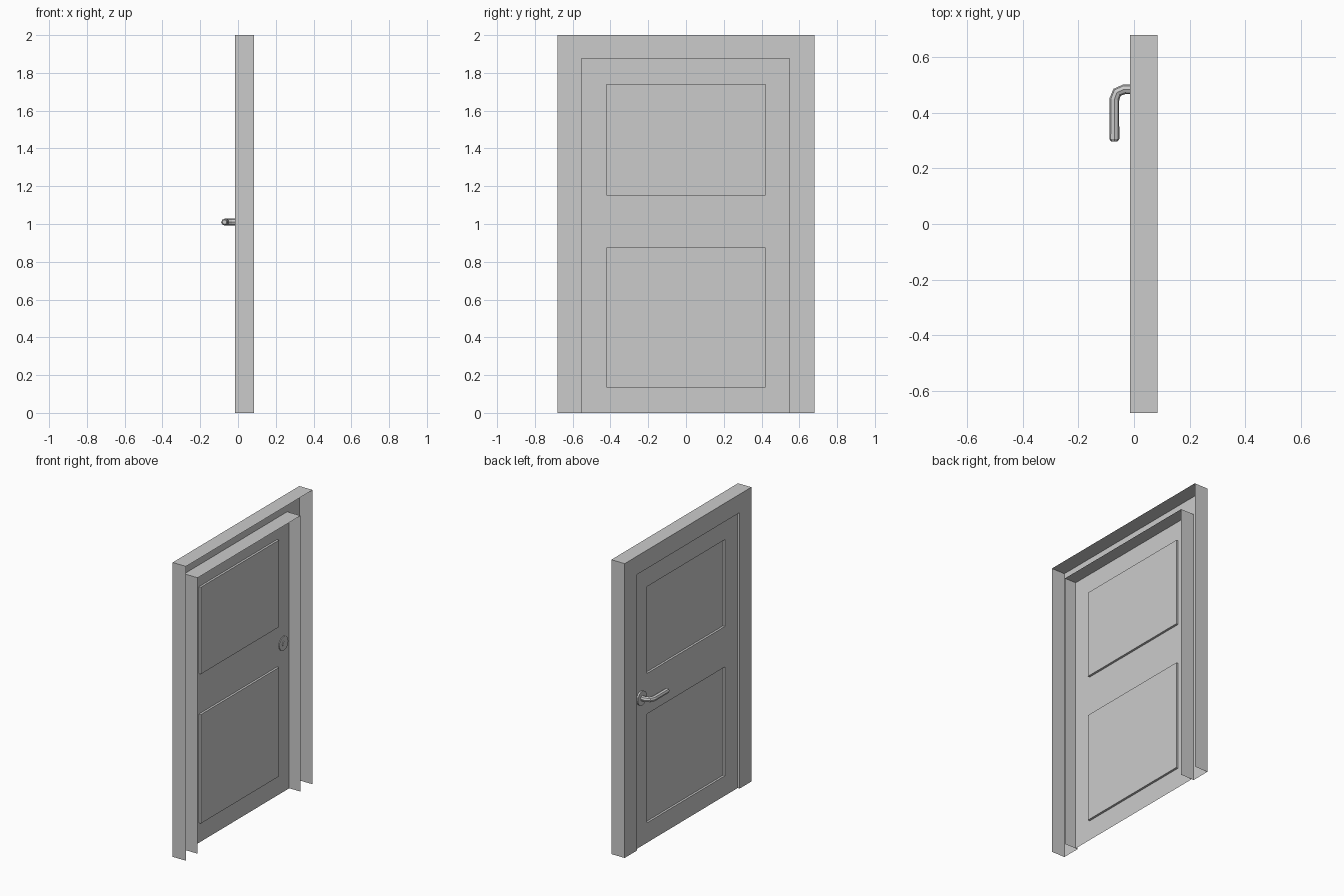
import bpy, bmesh, math
from mathutils import Matrix

if "Cube" in bpy.data.objects:
    bpy.data.objects.remove(bpy.data.objects["Cube"])

BACK, FRONT, LEAF, PANEL = 0.085, -0.015, 0.0, 0.015


def finish(name, bm):
    bmesh.ops.remove_doubles(bm, verts=bm.verts, dist=1e-5)
    mesh = bpy.data.meshes.new(name)
    bm.to_mesh(mesh)
    bm.free()
    obj = bpy.data.objects.new(name, mesh)
    bpy.context.collection.objects.link(obj)
    return obj


def quad(bm, *pts):
    bm.faces.new([bm.verts.new(p) for p in pts])


# Door frame: open channel (outer wall, face, inner jamb) swept round the opening
outer = [(-0.68, 0), (-0.68, 2), (0.68, 2), (0.68, 0)]
inner = [(-0.555, 0), (-0.555, 1.875), (0.55, 1.875), (0.55, 0)]
profile = [(outer, BACK), (outer, FRONT), (inner, FRONT), (inner, BACK)]
bm = bmesh.new()
for (la, xa), (lb, xb) in zip(profile, profile[1:]):
    for i in range(3):
        quad(bm, (xa, *la[i]), (xa, *la[i + 1]), (xb, *lb[i + 1]), (xb, *lb[i]))
finish("door_frame", bm)

# Door leaf: thin sheet with two sunken panels
ys = [-0.555, -0.42, 0.42, 0.55]
zs = [0, 0.135, 0.875, 1.15, 1.74, 1.875]
bm = bmesh.new()
for i in range(3):
    for j in range(5):
        c = [(ys[i], zs[j]), (ys[i], zs[j + 1]), (ys[i + 1], zs[j + 1]), (ys[i + 1], zs[j])]
        sunk = i == 1 and j in (1, 3)
        quad(bm, *[(PANEL if sunk else LEAF, *p) for p in c])
        if sunk:
            for k in range(4):
                a, b = c[k], c[(k + 1) % 4]
                quad(bm, (LEAF, *a), (LEAF, *b), (PANEL, *b), (PANEL, *a))
finish("door_leaf", bm)

# Round plate behind the handle, showing on both sides of the leaf
bm = bmesh.new()
bmesh.ops.create_cone(bm, cap_ends=True, segments=16, radius1=0.048, radius2=0.048, depth=0.016,
                      matrix=Matrix.Translation((-0.003, 0.485, 1.01)) @ Matrix.Rotation(math.pi / 2, 4, 'Y'))
finish("handle_plate", bm)

# Lever handle: eight-sided bent tube with a chamfered tip
path = [(0.009, 0.485, 1), (-0.035, 0.485, 1), (-0.061, 0.474, 1),
        (-0.071, 0.448, 1), (-0.071, 0.306, 1), (-0.071, 0.297, 0.65)]
curve = bpy.data.curves.new("handle_path", 'CURVE')
curve.dimensions = '3D'
curve.bevel_depth = 0.018
curve.bevel_resolution = 2
curve.use_fill_caps = True
spline = curve.splines.new('POLY')
spline.points.add(len(path) - 1)
for pt, (x, y, r) in zip(spline.points, path):
    pt.co = (x, y, 1.01, 1)
    pt.radius = r
spline.use_smooth = False
handle = bpy.data.objects.new("lever_handle", curve)
bpy.context.collection.objects.link(handle)
